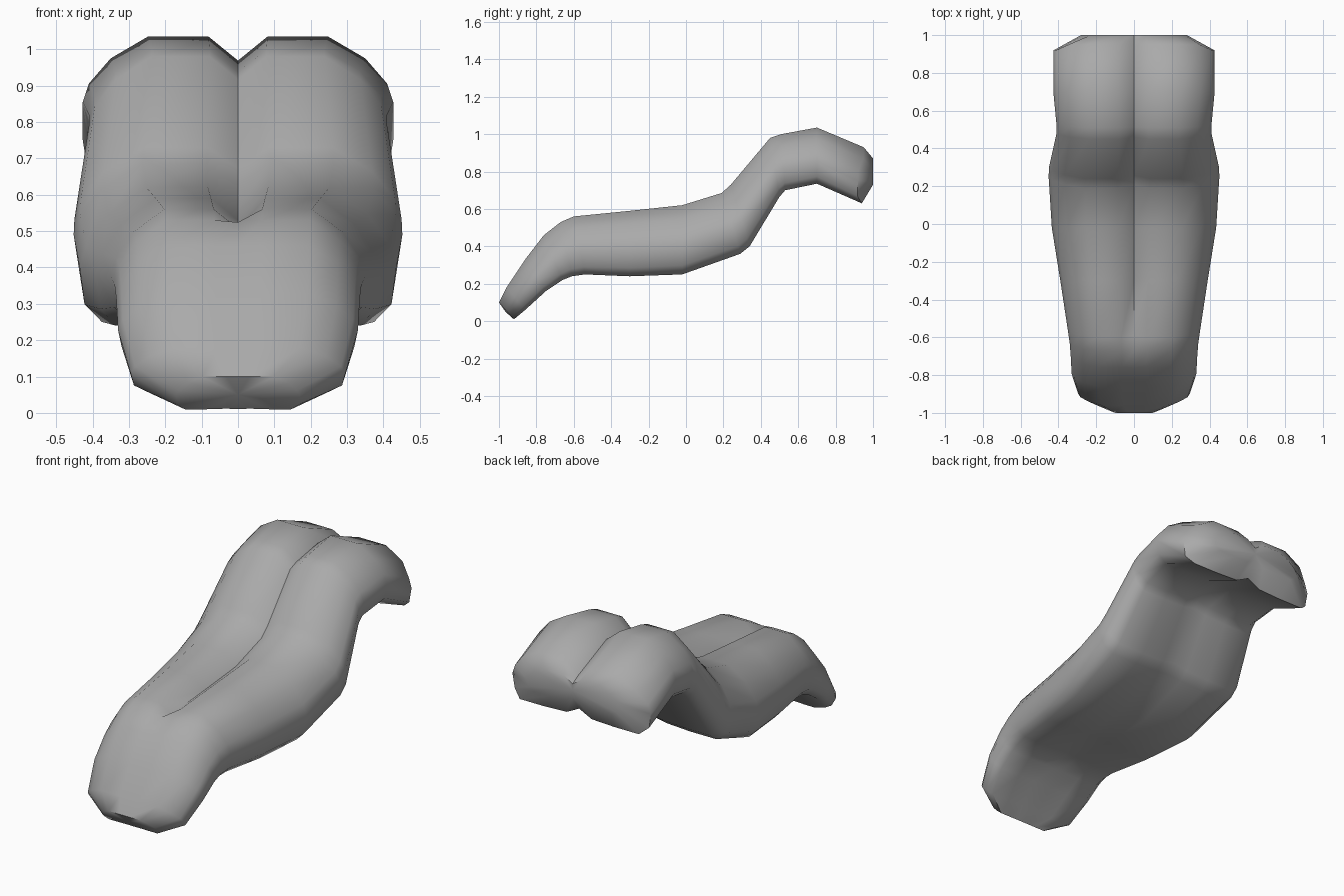
import bpy
import bmesh
import math

# Single flat colour
grey = bpy.data.materials.new("neutral_grey")
grey.diffuse_color = (0.4, 0.4, 0.4, 1)

# Stations from tip to root:
# top y, top z, bottom y, bottom z, half width, top groove, underside groove
STATIONS = [
    (-1.00, 0.10, -0.92, 0.01, 0.17, 0.0, 0.0),
    (-0.96, 0.18, -0.86, 0.06, 0.295, 0.0, 0.0),
    (-0.86, 0.33, -0.75, 0.16, 0.33, 0.0, 0.0),
    (-0.76, 0.46, -0.66, 0.22, 0.335, 0.0, 0.0),
    (-0.67, 0.53, -0.61, 0.24, 0.34, 0.02, 0.05),
    (-0.60, 0.56, -0.54, 0.25, 0.35, 0.17, 0.06),
    (-0.30, 0.59, -0.30, 0.24, 0.39, 0.17, 0.06),
    (-0.02, 0.62, -0.02, 0.25, 0.435, 0.17, 0.06),
    (0.19, 0.685, 0.29, 0.36, 0.452, 0.17, 0.06),
    (0.24, 0.73, 0.34, 0.40, 0.45, 0.17, 0.08),
    (0.45, 0.98, 0.50, 0.665, 0.41, 0.20, 0.08),
    (0.51, 1.00, 0.53, 0.70, 0.41, 0.21, 0.08),
    (0.70, 1.035, 0.70, 0.735, 0.427, 0.22, 0.10),
    (0.95, 0.93, 0.94, 0.63, 0.427, 0.22, 0.15),
    (1.00, 0.87, 1.00, 0.73, 0.28, 0.25, 0.20),
]

# Half cross-section: fraction of half width, fraction of height
SIDE = [(0.19, 1.0), (0.58, 1.0), (0.82, 0.80), (0.96, 0.57), (1.0, 0.40),
        (0.97, 0.13), (0.86, 0.0), (0.50, 0.0), (0.18, 0.02)]


def section(top_groove, low_groove):
    """Closed two-lobed outline."""
    left = [(-x, t) for x, t in reversed(SIDE)]
    return [(0, 1 - top_groove)] + SIDE + [(0, low_groove)] + left


# Loft the body through the stations
bm = bmesh.new()
rings = []
for ty, tz, by, bz, width, groove, low in STATIONS:
    ring = []
    for x, t in section(groove, low):
        y, z = by + t * (ty - by), bz + t * (tz - bz)
        # The root end curves forward at its outer edges
        if ty == 0.95 and abs(x) > 0.9:
            y -= 0.025
        ring.append(bm.verts.new((x * width, y, z)))
    rings.append(ring)

n = len(rings[0])
for a, b in zip(rings, rings[1:]):
    for i in range(n):
        j = (i + 1) % n
        bm.faces.new((a[i], a[j], b[j], b[i]))

# Close both ends with fans
for ring, centre in ((rings[0], (0, -0.965, 0.05)), (rings[-1], (0, 1.0, 0.80))):
    hub = bm.verts.new(centre)
    for i in range(n):
        bm.faces.new((ring[i], ring[(i + 1) % n], hub))

bmesh.ops.recalc_face_normals(bm, faces=bm.faces)
mesh = bpy.data.meshes.new("tongue")
bm.to_mesh(mesh)
bm.free()
mesh.materials.append(grey)
tongue = bpy.data.objects.new("tongue", mesh)
bpy.context.collection.objects.link(tongue)

# Smooth shading that keeps the groove and rims crisp
bpy.context.view_layer.objects.active = tongue
tongue.select_set(True)
bpy.ops.object.shade_smooth_by_angle(angle=math.radians(50))
